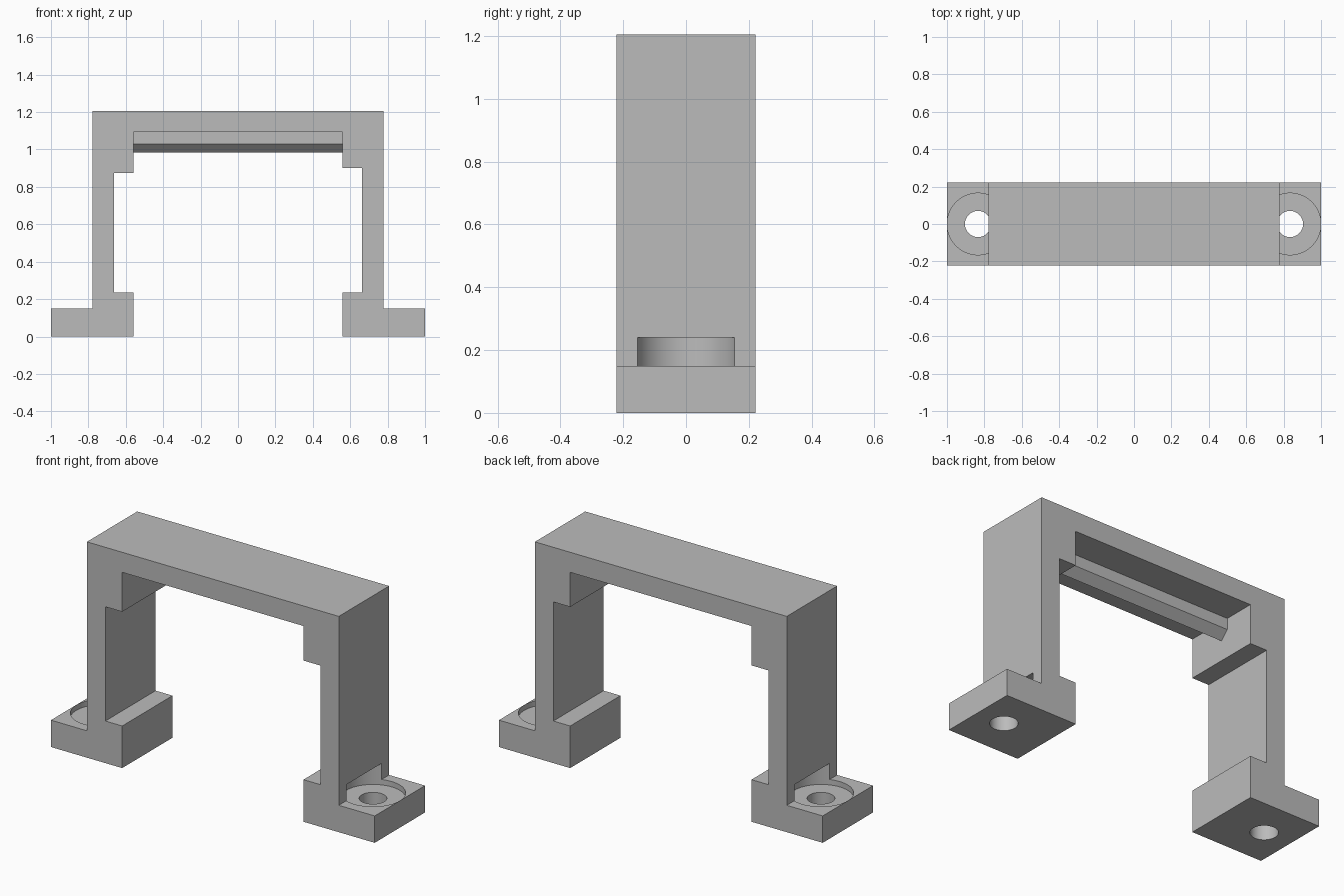
import bpy
import bmesh
import math

cube = bpy.data.objects.get("Cube")
if cube:
    bpy.data.objects.remove(cube, do_unlink=True)

grey = bpy.data.materials.new("plain grey")
grey.use_nodes = True
colour = (0.5, 0.5, 0.5, 1)
grey.diffuse_color = colour
grey.node_tree.nodes["Principled BSDF"].inputs["Base Color"].default_value = colour


def extrude_profile(name, points, direction):
    """Make a prism from a closed outline, pushed along a direction."""
    bm = bmesh.new()
    face = bm.faces.new([bm.verts.new(p) for p in points])
    moved = bmesh.ops.extrude_face_region(bm, geom=[face])["geom"]
    verts = [v for v in moved if isinstance(v, bmesh.types.BMVert)]
    bmesh.ops.translate(bm, vec=direction, verts=verts)
    bmesh.ops.recalc_face_normals(bm, faces=bm.faces)
    mesh = bpy.data.meshes.new(name)
    bm.to_mesh(mesh)
    bm.free()
    mesh.materials.append(grey)
    obj = bpy.data.objects.new(name, mesh)
    bpy.context.collection.objects.link(obj)
    return obj


def drill(target, x, radius, low, high):
    """Cut a round vertical hole and discard the cutter."""
    bpy.ops.mesh.primitive_cylinder_add(
        vertices=64, radius=radius, depth=high - low, location=(x, 0, (low + high) / 2))
    cutter = bpy.context.object
    cutter.hide_render = True
    cutter.data.materials.append(grey)
    mod = target.modifiers.new("hole", "BOOLEAN")
    mod.operation = "DIFFERENCE"
    mod.solver = "EXACT"
    mod.object = cutter
    bpy.context.view_layer.objects.active = target
    bpy.ops.object.modifier_apply(modifier=mod.name)
    bpy.data.objects.remove(cutter, do_unlink=True)


HALF_DEPTH = 0.222
FOOT, LEG_OUT, LEG_IN, PAD = 1.0, 0.778, 0.664, 0.56
TOP, BEAM_UNDER = 1.205, 1.093


def half_outline(side, pad_bottom):
    """Outline of one leg from beam top to beam underside."""
    outline = [(LEG_OUT, TOP), (LEG_OUT, 0.15), (FOOT, 0.15), (FOOT, 0),
               (PAD, 0), (PAD, 0.235), (LEG_IN, 0.235), (LEG_IN, pad_bottom),
               (PAD, pad_bottom), (PAD, BEAM_UNDER)]
    return [(side * x, -HALF_DEPTH, z) for x, z in outline]


# Bracket body: beam, legs, corner pads and feet in one outline
outline = half_outline(1, 0.90) + half_outline(-1, 0.873)[::-1]
bracket = extrude_profile("bracket", outline, (0, 2 * HALF_DEPTH, 0))

# Screw holes, with counterbores that reach into the legs
for side in (-1, 1):
    drill(bracket, side * 0.834, 0.165, 0.12, 0.24)
    drill(bracket, side * 0.834, 0.07, -0.1, 0.2)

bpy.ops.object.select_all(action="DESELECT")
bracket.select_set(True)
bpy.context.view_layer.objects.active = bracket
bpy.ops.object.shade_smooth_by_angle(angle=math.radians(30))

# Pointed rail under the beam
w = 0.045
rail = [(-w, BEAM_UNDER), (-w, 1.03), (0, 0.985), (w, 1.03), (w, BEAM_UNDER)]
extrude_profile("under_rail", [(-PAD, y, z) for y, z in rail], (2 * PAD, 0, 0))
